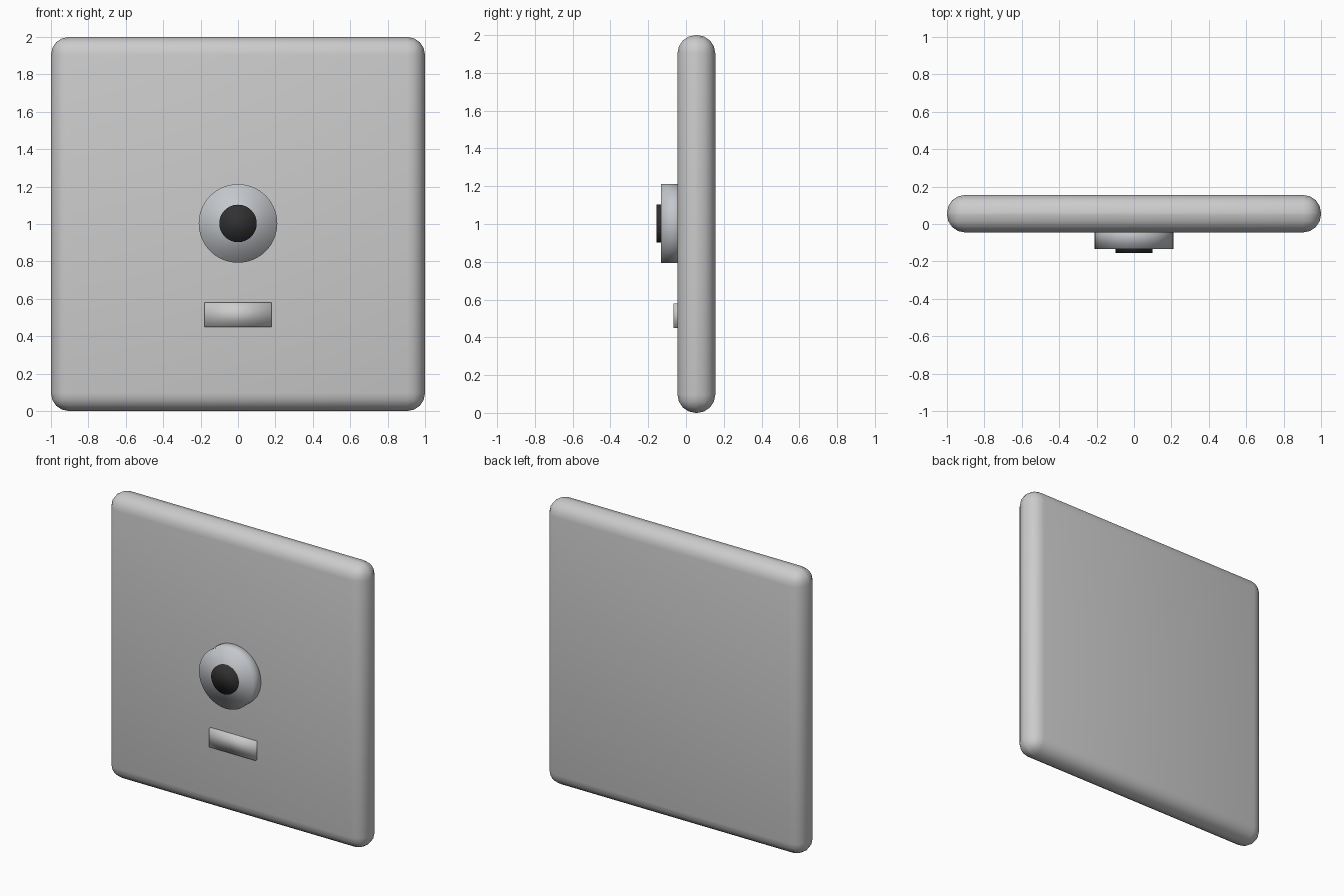
import bpy, bmesh
from math import pi
from mathutils import Matrix, Vector

if "Cube" in bpy.data.objects:
    bpy.data.objects.remove(bpy.data.objects["Cube"])


def material(name, color):
    m = bpy.data.materials.new(name)
    m.diffuse_color = color
    m.use_nodes = True
    m.node_tree.nodes["Principled BSDF"].inputs["Base Color"].default_value = m.diffuse_color
    return m


def finish(name, bm, mat=None):
    bmesh.ops.recalc_face_normals(bm, faces=bm.faces)
    for f in bm.faces:
        f.smooth = True
    me = bpy.data.meshes.new(name)
    bm.to_mesh(me)
    bm.free()
    ob = bpy.data.objects.new(name, me)
    bpy.context.collection.objects.link(ob)
    if mat:
        me.materials.append(mat)
    return ob


def box(name, lo, hi, bevel=0, segments=1):
    lo, hi = Vector(lo), Vector(hi)
    bm = bmesh.new()
    bmesh.ops.create_cube(bm, size=1, matrix=Matrix.Translation((lo + hi) / 2)
                          @ Matrix.Diagonal((*(hi - lo), 1)))
    if bevel:
        bmesh.ops.bevel(bm, geom=bm.edges[:], offset=bevel, segments=segments,
                        profile=0.5, affect='EDGES')
    return finish(name, bm)


def disc(name, radius, y0, y1, mat):
    bm = bmesh.new()
    bmesh.ops.create_cone(bm, cap_ends=True, segments=64, radius1=radius,
                          radius2=radius, depth=y1 - y0,
                          matrix=Matrix.Translation((0, (y0 + y1) / 2, 1.003))
                          @ Matrix.Rotation(pi / 2, 4, 'X'))
    return finish(name, bm, mat)


metal = material("bluish_metal", (0.55, 0.57, 0.60, 1))
black = material("black", (0.03, 0.03, 0.03, 1))

# Rounded square panel
box("panel", (-1, -0.045, 0), (1, 0.155, 2), 0.096, 4)

# Round housing with a dark centre, seated in the panel
disc("round_housing", 0.21, -0.133, 0.0, metal)
disc("dark_centre", 0.1, -0.155, -0.05, black)

# Small raised bar under the housing
box("raised_bar", (-0.18, -0.065, 0.45), (0.18, -0.02, 0.58))
